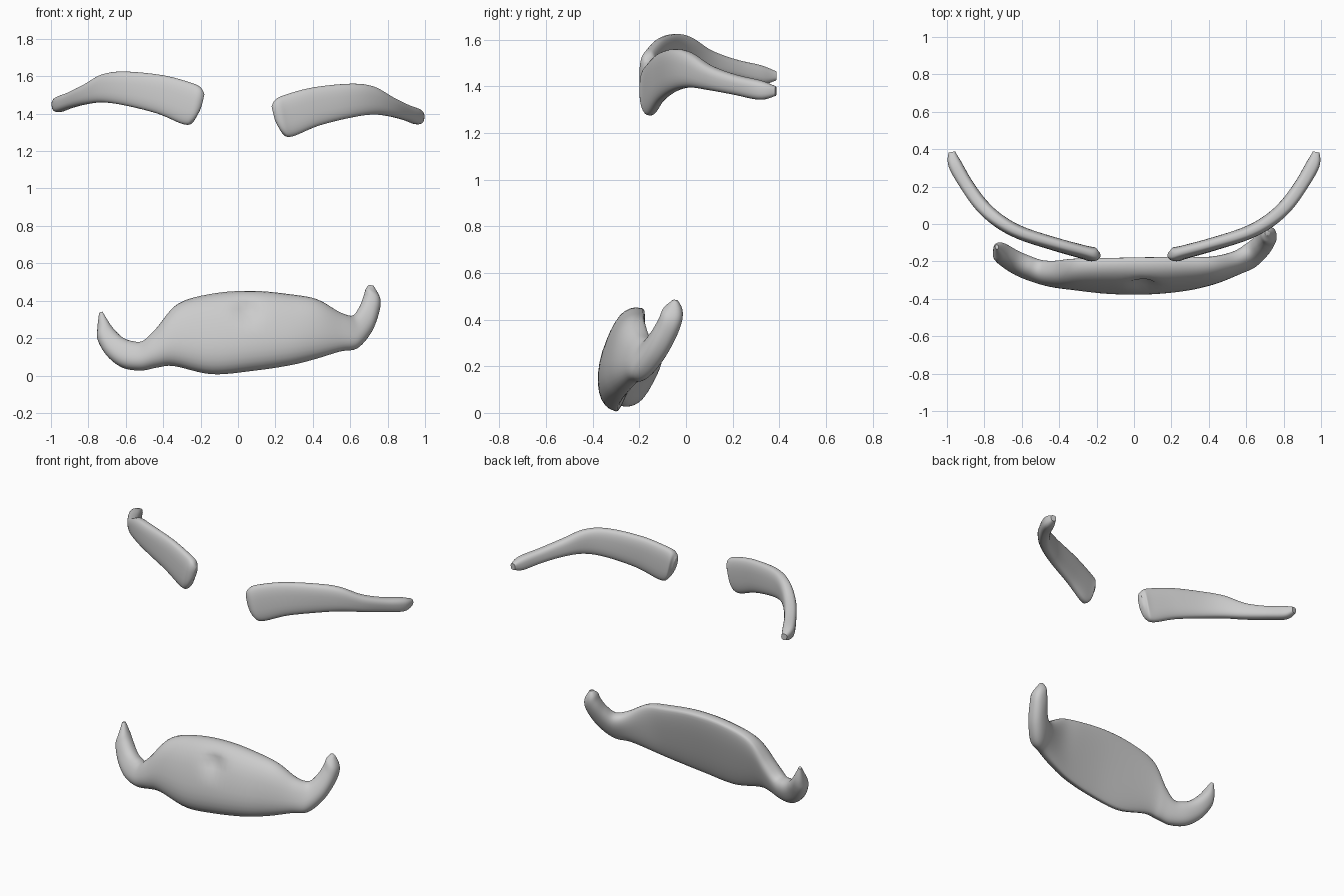
import bpy, math
from mathutils import Vector

SIDES, STEPS = 32, 6


def resample(rows):
    # Catmull-Rom smoothing of the cross-section list
    out = []
    n = len(rows)
    for i in range(n - 1):
        p = [rows[max(0, min(n - 1, i + k))] for k in (-1, 0, 1, 2)]
        for s in range(STEPS):
            t = s / STEPS
            out.append([0.5 * (2 * b + (c - a) * t + (2 * a - 5 * b + 4 * c - d) * t * t
                               + (3 * b - a - 3 * c + d) * t ** 3) for a, b, c, d in zip(*p)])
    out.append(list(rows[-1]))
    return out


def loft(name, rows, power):
    # each row: upper edge xyz, lower edge xyz, front bulge, back bulge
    rows = resample(rows)
    mids = [(Vector(r[:3]) + Vector(r[3:6])) / 2 for r in rows]
    verts, faces = [], []
    for i, r in enumerate(rows):
        half = (Vector(r[:3]) - Vector(r[3:6])) / 2
        tangent = mids[min(i + 1, len(rows) - 1)] - mids[max(i - 1, 0)]
        front = tangent.cross(half).normalized()
        for k in range(SIDES):
            a = 2 * math.pi * k / SIDES
            c = math.copysign(abs(math.cos(a)) ** power, math.cos(a))
            s = math.copysign(abs(math.sin(a)) ** power, math.sin(a))
            verts.append(mids[i] + half * c + front * s * (r[6] if s > 0 else r[7]))
    for i in range(len(rows) - 1):
        for k in range(SIDES):
            a, b = i * SIDES + k, i * SIDES + (k + 1) % SIDES
            faces.append((a, b, b + SIDES, a + SIDES))
    faces.append(tuple(reversed(range(SIDES))))
    faces.append(tuple(range(len(verts) - SIDES, len(verts))))
    me = bpy.data.meshes.new(name)
    me.from_pydata(verts, [], faces)
    ob = bpy.data.objects.new(name, me)
    bpy.context.collection.objects.link(ob)
    bpy.ops.object.select_all(action='DESELECT')
    ob.select_set(True)
    bpy.context.view_layer.objects.active = ob
    bpy.ops.object.mode_set(mode='EDIT')
    bpy.ops.mesh.select_all(action='SELECT')
    bpy.ops.mesh.normals_make_consistent(inside=False)
    bpy.ops.object.mode_set(mode='OBJECT')
    bpy.ops.object.shade_smooth_by_angle(angle=math.radians(50))
    return ob


# Eyebrows: same arched band mirrored, the left one raised
brow = [
    (.18, -.165, 1.44, .20, -.165, 1.36, .018, .018),
    (.20, -.165, 1.475, .24, -.165, 1.292, .035, .04),
    (.25, -.15, 1.50, .29, -.15, 1.278, .036, .036),
    (.40, -.11, 1.54, .43, -.11, 1.335, .035, .035),
    (.60, -.05, 1.56, .60, -.05, 1.378, .036, .036),
    (.72, .015, 1.546, .72, .015, 1.395, .037, .037),
    (.82, .10, 1.49, .81, .10, 1.385, .037, .037),
    (.90, .21, 1.45, .89, .21, 1.365, .036, .036),
    (.96, .32, 1.425, .955, .32, 1.343, .036, .036),
    (.975, .385, 1.40, .972, .385, 1.36, .018, .018),
]
loft("right_eyebrow", brow, 0.75)
left = [(-r[0], r[1], r[2] + .065, -r[3], r[4], r[5] + .065, r[6], r[7]) for r in reversed(brow)]
loft("left_eyebrow", left, 0.75)

# Moustache: bulging front, nearly flat back, curled tips
moustache = loft("moustache", [
    (-.725, -.12, .34, -.742, -.125, .335, .012, .012),
    (-.69, -.13, .28, -.752, -.145, .25, .045, .04),
    (-.655, -.15, .235, -.75, -.165, .19, .052, .05),
    (-.61, -.18, .197, -.70, -.20, .105, .055, .052),
    (-.56, -.205, .18, -.62, -.24, .045, .06, .055),
    (-.50, -.22, .18, -.52, -.275, .03, .065, .05),
    (-.43, -.22, .25, -.43, -.285, .045, .08, .045),
    (-.32, -.20, .38, -.34, -.285, .05, .10, .035),
    (-.13, -.19, .435, -.14, -.30, .007, .115, .028),
    (.08, -.185, .448, .08, -.30, .025, .12, .025),
    (.28, -.185, .43, .28, -.285, .055, .11, .028),
    (.42, -.19, .405, .42, -.26, .09, .09, .035),
    (.54, -.17, .335, .55, -.23, .13, .065, .045),
    (.605, -.13, .315, .64, -.20, .148, .06, .05),
    (.645, -.095, .36, .71, -.14, .225, .055, .05),
    (.67, -.06, .42, .75, -.09, .32, .052, .048),
    (.682, -.05, .46, .762, -.06, .405, .045, .042),
    (.70, -.045, .485, .725, -.05, .48, .012, .012),
], 0.85)

# Small dimple under the nose
for v in moustache.data.vertices:
    if v.co.y < -.22 or v.co.z > .42:
        v.co.y += .04 * math.exp(-((v.co.x - .05) / .06) ** 2 - ((v.co.z - .35) / .04) ** 2)
